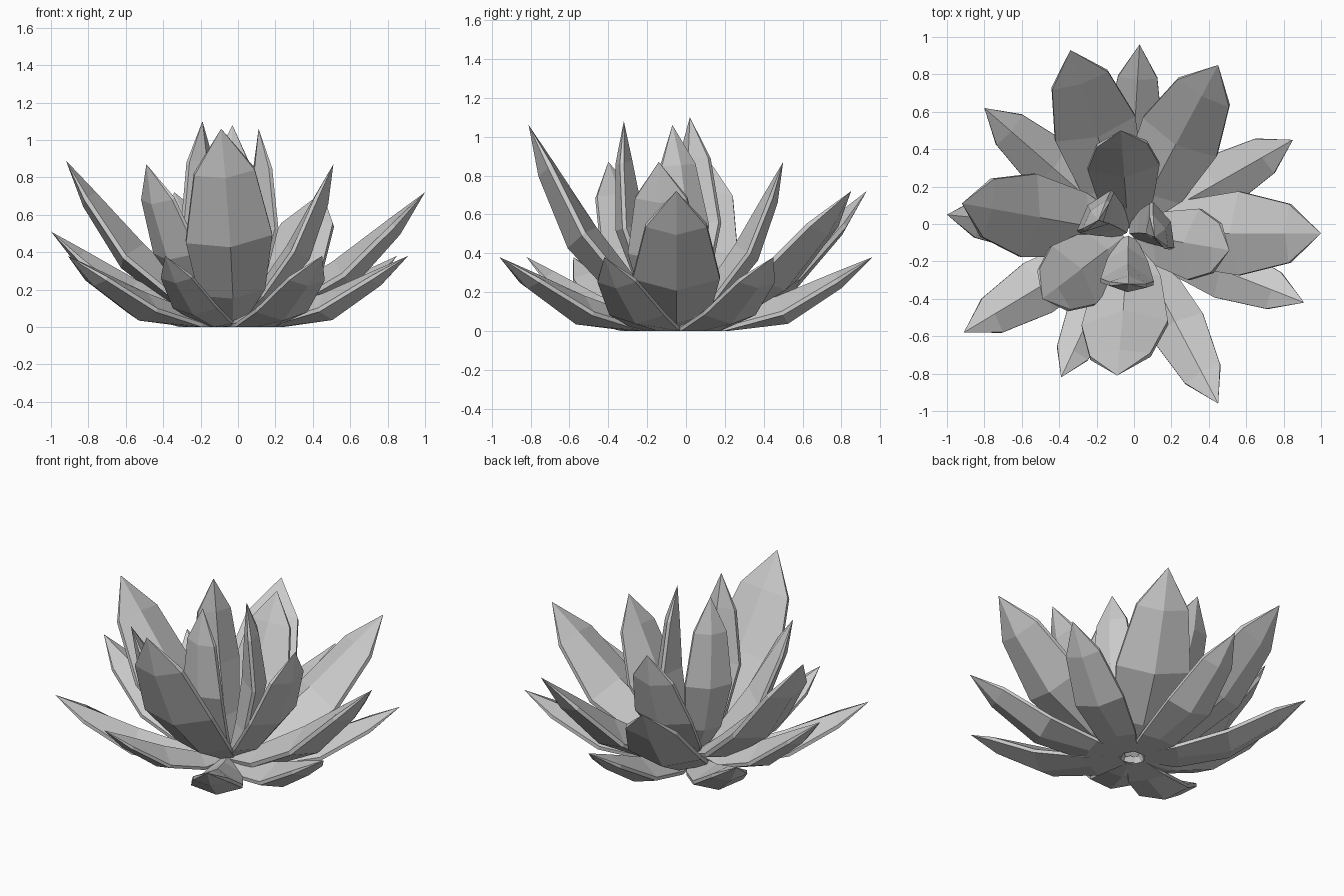
import bpy
import bmesh
from math import atan2, cos, sin, radians
from mathutils import Vector

old = bpy.data.objects.get("Cube")
if old:
    bpy.data.objects.remove(old, do_unlink=True)

grey = bpy.data.materials.new("petal_grey")
grey.use_nodes = True
colour = (0.6, 0.6, 0.6, 1)
grey.diffuse_color = colour
grey.node_tree.nodes["Principled BSDF"].inputs["Base Color"].default_value = colour

CENTRE = Vector((-0.03, -0.05, 0.02))
RIM = 0.01
# Petal rows: position along the chord, keel sag, share of the full half width
ROWS = [(0.05, 0.045, 0.35), (0.22, 0.125, 0.77), (0.51, 0.16, 1), (0.81, 0.085, 0.7)]


def petal(name, tip, half_width, azimuth=None):
    """Solid petal: keeled below, gently ridged above, with a thin rim."""
    tip = Vector(tip)
    chord = tip - CENTRE
    length = chord.length
    along = chord.normalized()
    angle = atan2(chord.y, chord.x) if azimuth is None else radians(azimuth)
    out = Vector((cos(angle), sin(angle), 0))
    out = (out - along * out.dot(along)).normalized()
    side = along.cross(out)

    bm = bmesh.new()
    rings = []
    for s, sag, share in ROWS:
        w = half_width * share
        edge = max(sag - w * 0.35, sag * 0.3)
        section = [(-w, edge - RIM), (0, sag * 0.2 - RIM), (w, edge - RIM),
                   (w, edge + RIM), (0, sag + RIM / 2), (-w, edge + RIM)]
        ring = []
        for x, depth in section:
            p = CENTRE + (along * s + side * x + out * depth) * length
            p.z = max(p.z, 0)
            ring.append(bm.verts.new(p))
        rings.append(ring)

    # Base cap, side walls and pointed tip
    bm.faces.new(rings[0])
    point = bm.verts.new(tip)
    for i in range(6):
        j = (i + 1) % 6
        for a, b in zip(rings, rings[1:]):
            bm.faces.new((a[i], a[j], b[j], b[i]))
        bm.faces.new((rings[-1][i], rings[-1][j], point))
    bmesh.ops.recalc_face_normals(bm, faces=bm.faces)

    mesh = bpy.data.meshes.new(name)
    bm.to_mesh(mesh)
    bm.free()
    mesh.materials.append(grey)
    bpy.context.collection.objects.link(bpy.data.objects.new(name, mesh))


# Low spreading petals
low = [(0.03, 0.96, 0.38), (0.85, 0.45, 0.38), (0.91, -0.42, 0.38), (0.45, -0.96, 0.38),
       (-0.39, -0.82, 0.38), (-0.91, -0.58, 0.38), (-1.0, 0.05, 0.51), (-0.8, 0.62, 0.38)]
for i, tip in enumerate(low):
    petal(f"low_petal_{i + 1}", tip, 0.14)

# Broad middle petals
middle = [(-0.34, 0.93, 0.72), (0.45, 0.85, 0.72), (1.0, -0.05, 0.72), (-0.92, 0.11, 0.89)]
for i, tip in enumerate(middle):
    petal(f"middle_petal_{i + 1}", tip, 0.18)
petal("front_petal", (-0.09, -0.81, 1.06), 0.18, -87)

# Upright inner petals
inner = [(-0.07, 0.5, 0.87), (0.51, -0.14, 0.87), (-0.49, -0.4, 0.87)]
for i, tip in enumerate(inner):
    petal(f"inner_petal_{i + 1}", tip, 0.19)

# Narrow heart petals, nearly vertical
heart = [((-0.19, 0.02, 1.1), 140), ((-0.03, -0.32, 1.08), -93), ((0.11, -0.07, 1.06), 25)]
for i, (tip, azimuth) in enumerate(heart):
    petal(f"heart_petal_{i + 1}", tip, 0.13, azimuth)
